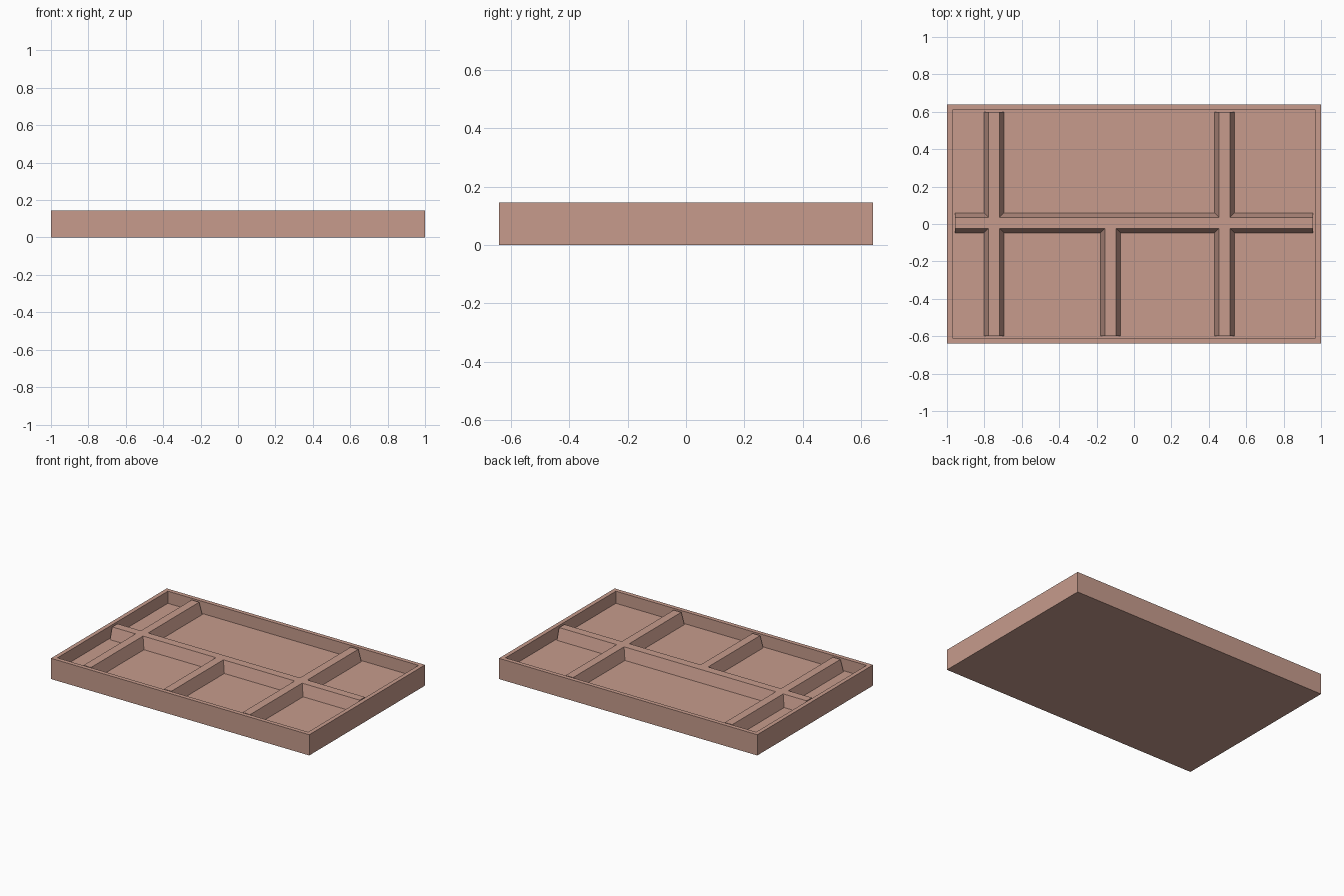
import bpy
import bmesh

if "Cube" in bpy.data.objects:
    bpy.data.objects.remove(bpy.data.objects["Cube"], do_unlink=True)

HALF_X, HALF_Y, HEIGHT = 1.0, 0.64, 0.145
RIM = 0.042
FLOOR, DIVIDER_TOP = 0.06, 0.14
TOP_HALF, BASE_HALF = 0.029, 0.053      # half widths of the tapered dividers
INNER_X, INNER_Y = HALF_X - RIM, HALF_Y - RIM
SPINE_Y = 0.006

clay = bpy.data.materials.new("dusty_pink_clay")
clay.use_nodes = True
color = (0.57, 0.33, 0.265, 1.0)
clay.diffuse_color = color
clay.node_tree.nodes["Principled BSDF"].inputs["Base Color"].default_value = color


def finish(name, bm):
    bmesh.ops.recalc_face_normals(bm, faces=bm.faces)
    mesh = bpy.data.meshes.new(name)
    bm.to_mesh(mesh)
    bm.free()
    mesh.materials.append(clay)
    bpy.context.collection.objects.link(bpy.data.objects.new(name, mesh))


def divider(name, place, start_base, start_top, end, along_x=False):
    """Tapered bar; its start can be mitred against another bar."""
    bm = bmesh.new()
    rings = []
    for base_pos, top_pos in ((start_base, start_top), (end, end)):
        section = [(-BASE_HALF, base_pos, FLOOR), (BASE_HALF, base_pos, FLOOR),
                   (TOP_HALF, top_pos, DIVIDER_TOP), (-TOP_HALF, top_pos, DIVIDER_TOP)]
        rings.append([bm.verts.new((pos, place + off, z) if along_x
                                   else (place + off, pos, z))
                      for off, pos, z in section])
    a, b = rings
    bm.faces.new(a)
    bm.faces.new(b)
    for i in range(4):
        j = (i + 1) % 4
        bm.faces.new((a[i], a[j], b[j], b[i]))
    finish(name, bm)


# Tray: a block with its top inset and pushed down to the floor
bm = bmesh.new()
bmesh.ops.create_cube(bm, size=1)
for v in bm.verts:
    v.co = (v.co.x * 2 * HALF_X, v.co.y * 2 * HALF_Y, (v.co.z + 0.5) * HEIGHT)
top = max(bm.faces, key=lambda f: f.calc_center_median().z)
bmesh.ops.inset_region(bm, faces=[top], thickness=RIM)
well = bmesh.ops.extrude_discrete_faces(bm, faces=[top])["faces"][0]
bmesh.ops.translate(bm, verts=well.verts, vec=(0, 0, FLOOR - HEIGHT))
finish("tray", bm)

# Long divider from side to side
divider("long_divider", SPINE_Y, -INNER_X, -INNER_X, INNER_X, along_x=True)

# Cross dividers, mitred into the slopes of the long one
rows = {"back": (1, (-0.748, 0.484)), "front": (-1, (-0.748, -0.126, 0.484))}
for row, (side, places) in rows.items():
    for number, x in enumerate(places, 1):
        divider(f"{row}_divider_{number}", x, SPINE_Y + side * BASE_HALF,
                SPINE_Y + side * TOP_HALF, side * INNER_Y)
